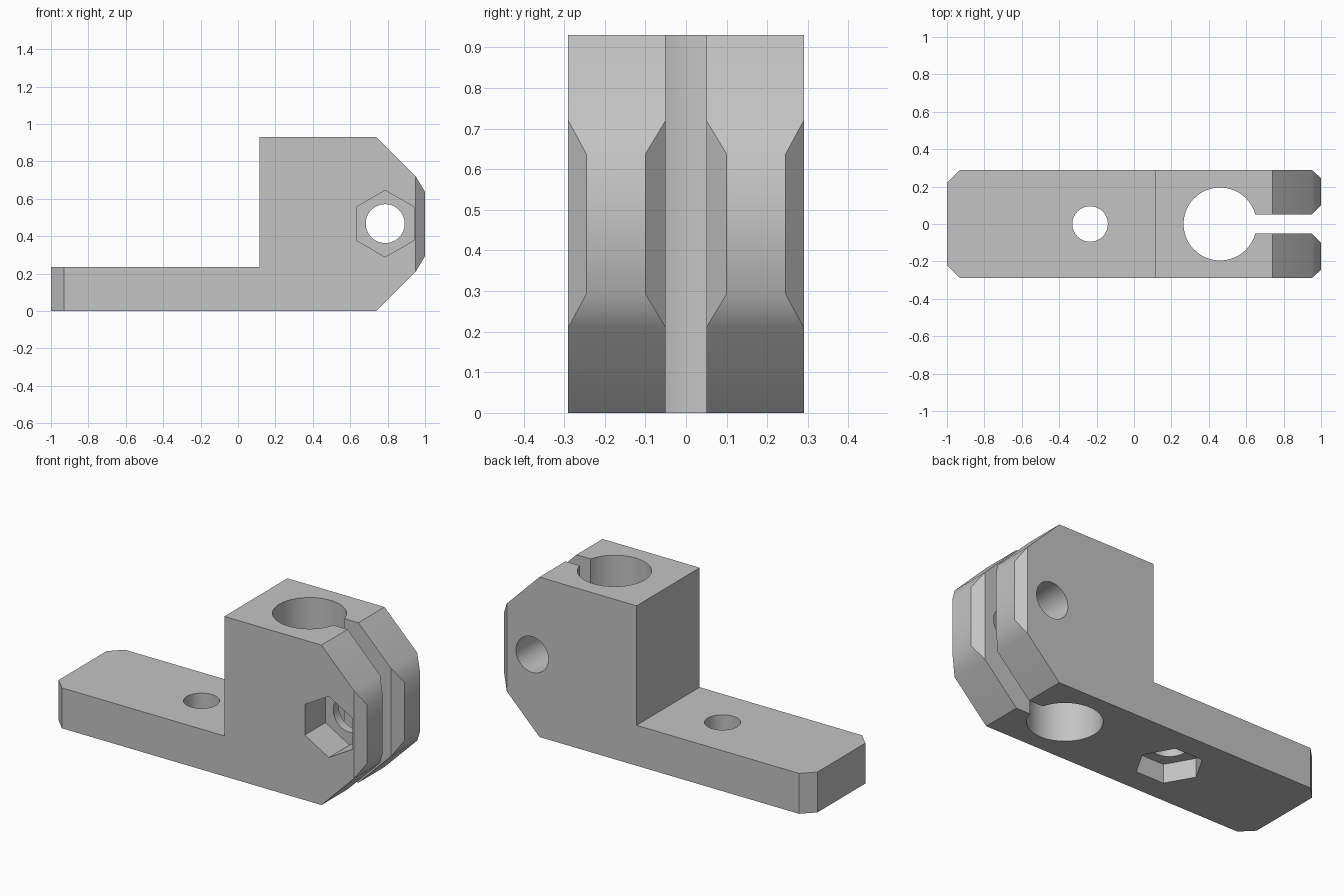
import bpy
import bmesh
import math
from mathutils import Matrix

default = bpy.data.objects.get("Cube")
if default:
    bpy.data.objects.remove(default, do_unlink=True)

grey = bpy.data.materials.new("plain grey")
grey.use_nodes = True
colour = (0.55, 0.55, 0.55, 1)
grey.diffuse_color = colour
grey.node_tree.nodes["Principled BSDF"].inputs["Base Color"].default_value = colour


def prism(name, outline, low, high, along_y=False):
    """Extrude an outline in z, or an x-z outline in y."""
    bm = bmesh.new()
    place = (lambda a, b: (a, low, b)) if along_y else (lambda a, b: (a, b, low))
    face = bm.faces.new([bm.verts.new(place(a, b)) for a, b in outline])
    extruded = bmesh.ops.extrude_face_region(bm, geom=[face])["geom"]
    shift = (0, high - low, 0) if along_y else (0, 0, high - low)
    bmesh.ops.translate(bm, vec=shift,
                        verts=[v for v in extruded if isinstance(v, bmesh.types.BMVert)])
    bmesh.ops.recalc_face_normals(bm, faces=bm.faces)
    mesh = bpy.data.meshes.new(name)
    bm.to_mesh(mesh)
    bm.free()
    mesh.materials.append(grey)
    obj = bpy.data.objects.new(name, mesh)
    bpy.context.collection.objects.link(obj)
    return obj


def ring(cx, cy, radius, sides, turn=0):
    angles = [turn + math.tau * i / sides for i in range(sides)]
    return [(cx + radius * math.cos(a), cy + radius * math.sin(a)) for a in angles]


def combine(target, cutter, operation):
    mod = target.modifiers.new(cutter.name, "BOOLEAN")
    mod.operation = operation
    mod.solver = "EXACT"
    mod.object = cutter
    bpy.context.view_layer.objects.active = target
    bpy.ops.object.modifier_apply(modifier=mod.name)
    bpy.data.objects.remove(cutter, do_unlink=True)


# Side profile: flat foot and tall clamp block with a bevelled nose
side = [(-1, 0), (0.74, 0), (0.95, 0.21), (1, 0.293), (1, 0.637),
        (0.95, 0.72), (0.74, 0.93), (0.115, 0.93), (0.115, 0.235), (-1, 0.235)]
bracket = prism("clamp_bracket", side, -0.5, 0.5, along_y=True)

# Plan profile: chamfered ends and the slot between the two jaws
half = [(-1.07, 0.15), (-0.93, 0.29), (0.95, 0.29), (1.05, 0.20),
        (1.05, 0.15), (0.95, 0.05), (0.46, 0.05)]
plan = half + [(x, -y) for x, y in reversed(half)]
combine(bracket, prism("plan_outline", plan, -0.2, 1.2), "INTERSECT")

# Rod bore, foot screw hole and its nut pocket underneath
combine(bracket, prism("rod_bore", ring(0.46, 0, 0.195, 64), -0.2, 1.2), "DIFFERENCE")
combine(bracket, prism("foot_hole", ring(-0.235, 0, 0.095, 48), -0.2, 0.5), "DIFFERENCE")
combine(bracket, prism("foot_nut_pocket", ring(-0.235, 0, 0.178, 6), -0.2, 0.11), "DIFFERENCE")

# Clamp screw hole through both jaws and its nut pocket at the front
combine(bracket, prism("clamp_hole", ring(0.787, 0.467, 0.104, 48), -0.6, 0.6, True), "DIFFERENCE")
combine(bracket, prism("clamp_nut_pocket", ring(0.787, 0.467, 0.178, 6, math.pi / 2),
                       -0.6, -0.10, True), "DIFFERENCE")

# Smooth round walls and nose, keep the other edges crisp
bpy.ops.object.select_all(action="DESELECT")
bracket.select_set(True)
bpy.context.view_layer.objects.active = bracket
bpy.ops.object.shade_smooth_by_angle(angle=math.radians(35))
